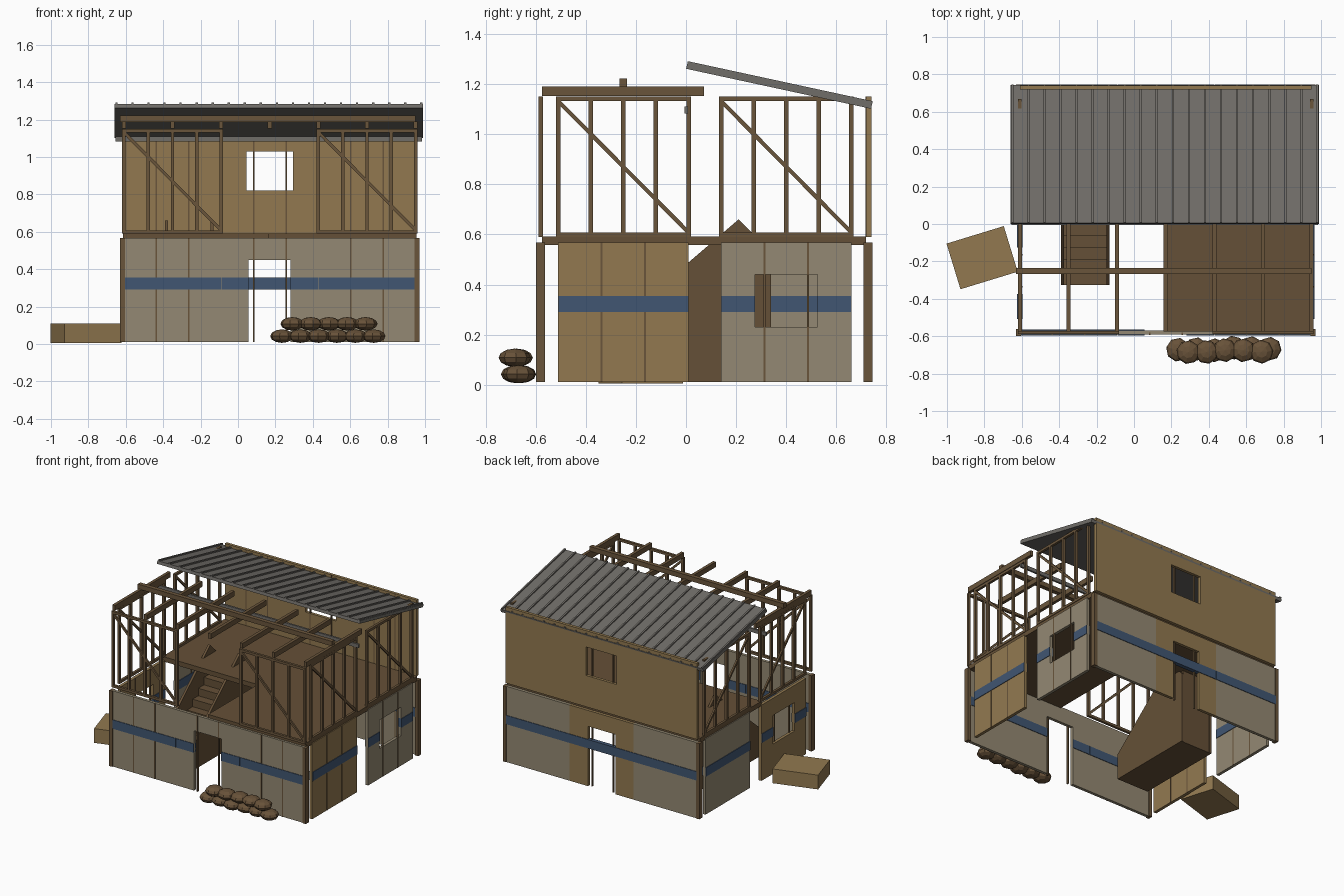
import bpy, bmesh, math, random
from mathutils import Matrix, Vector

random.seed(4)
cube = bpy.data.objects.get("Cube")
if cube:
    bpy.data.objects.remove(cube, do_unlink=True)


def material(name, r, g, b):
    lin = [((c / 255 + 0.055) / 1.055) ** 2.4 for c in (r, g, b)] + [1]
    m = bpy.data.materials.new(name)
    m.use_nodes = True
    m.diffuse_color = lin
    bsdf = next(n for n in m.node_tree.nodes if n.type == 'BSDF_PRINCIPLED')
    bsdf.inputs["Base Color"].default_value = lin
    bsdf.inputs["Roughness"].default_value = 0.9
    return m


PLY = material("plywood tan", 146, 121, 80)
PLASTER = material("weathered plaster", 148, 137, 115)
BLUE = material("faded blue", 65, 86, 114)
TIMBER = material("dark timber", 106, 85, 59)
BOARDS = material("floor brown", 101, 80, 55)
METAL = material("roof metal", 112, 109, 104)
SACK = material("sandbag brown", 104, 82, 57)


def finish(name, bm, mat):
    bmesh.ops.recalc_face_normals(bm, faces=bm.faces)
    mesh = bpy.data.meshes.new(name)
    bm.to_mesh(mesh)
    bm.free()
    mesh.materials.append(mat)
    ob = bpy.data.objects.new(name, mesh)
    bpy.context.collection.objects.link(ob)
    return ob


def add_box(bm, centre, size, rot=Matrix()):
    bmesh.ops.create_cube(bm, size=1, matrix=Matrix.Translation(centre) @ rot @ Matrix.Diagonal((*size, 1)))


def boxes(name, mat, spans):
    """One object from boxes given as ((x0, x1), (y0, y1), (z0, z1))."""
    bm = bmesh.new()
    for s in spans:
        add_box(bm, [(a + b) / 2 for a, b in s], [b - a for a, b in s])
    return finish(name, bm, mat)


def wall_span(axis, pos, u, z, t, shift=0):
    """Box span in a wall running along the given axis."""
    across = (pos + shift - t / 2, pos + shift + t / 2)
    return (u, across, z) if axis == 'x' else (across, u, z)


def cut(u, z, hole):
    """Split a rectangle around an opening."""
    if not hole:
        return [(u, z)]
    (h0, h1), (k0, k1) = hole
    k0, k1 = max(k0, z[0]), min(k1, z[1])
    cells = [((u[0], h0), z), ((h1, u[1]), z), ((h0, h1), (z[0], k0)), ((h0, h1), (k1, z[1]))]
    return [c for c in cells if c[0][1] - c[0][0] > 0.001 and c[1][1] - c[1][0] > 0.001]


W = 0.52           # panel width
LOW = (0.01, 0.567)
HIGH = (0.59, 1.15)
BAND = (0.29, 0.355)
X0, X1 = -0.61, 0.95
Y_FRONT, Y_BACK = -0.58, 0.73


def panel(name, axis, pos, start, mat, z=LOW, hole=None, band=True, band_cut=True):
    u = (start, start + W)
    boxes(name, mat, [wall_span(axis, pos, a, b, 0.022) for a, b in cut(u, z, hole)])
    # thin battens on the thirds of one face
    side = -1 if axis == 'x' else 1
    seams = [start + W / 3, start + 2 * W / 3]
    boxes(name + "_battens", TIMBER,
          [wall_span(axis, pos, (s - 0.004, s + 0.004), z, 0.012, side * 0.007) for s in seams])
    if band:
        strip = cut((u[0] + 0.001, u[1] - 0.001), BAND, hole if band_cut else None)
        boxes(name + "_stripe", BLUE, [wall_span(axis, pos, a, b, 0.03) for a, b in strip])


def stud_frame(name, axis, pos, start):
    """Open stud frame with plates and one diagonal brace."""
    t, end = 0.018, start + W
    parts = []
    for i in range(5):
        s = start + i * W / 4
        parts.append(wall_span(axis, pos, (s - t / 2, s + t / 2), HIGH, t))
    for z in ((HIGH[0], HIGH[0] + t), (HIGH[1] - t, HIGH[1])):
        parts.append(wall_span(axis, pos, (start - t / 2, end + t / 2), z, t))
    boxes(name, TIMBER, parts)
    bm = bmesh.new()
    rise = HIGH[1] - HIGH[0] - 2 * t
    length, ang = math.hypot(W, rise), math.atan2(rise, W)
    mid, zc = start + W / 2, sum(HIGH) / 2
    if axis == 'x':
        add_box(bm, (mid, pos, zc), (length, 0.012, 0.016), Matrix.Rotation(ang, 4, 'Y'))
    else:
        add_box(bm, (pos, mid, zc), (0.012, length, 0.016), Matrix.Rotation(-ang, 4, 'X'))
    finish(name + "_brace", bm, TIMBER)


# Ground floor walls and upper back wall, three panels wide
door = ((0.055, 0.28), (0, 0.45))
upper_window = ((0.045, 0.295), (0.82, 1.03))
for i, label in enumerate(("right", "middle", "left")):
    start = X0 + i * W
    mid = i == 1
    panel(f"front_wall_{label}", 'x', Y_FRONT, start, PLASTER, hole=door if mid else None)
    panel(f"back_wall_{label}", 'x', Y_BACK, start, PLY if mid else PLASTER,
          hole=door if mid else None, band_cut=False)
    panel(f"upper_back_wall_{label}", 'x', Y_BACK, start, PLY, z=HIGH,
          hole=upper_window if mid else None, band=False)
    if not mid:
        stud_frame(f"front_frame_{label}", 'x', Y_FRONT, start)

# Side walls, two panels deep with a gap between
for label, x in (("right", X0), ("left", X1)):
    for place, start, mat in (("front", -0.51, PLY), ("rear", 0.14, PLASTER)):
        has_window = (label == "right") == (place == "front")
        c = start + W / 2
        hole = ((c - 0.125, c + 0.125), (0.23, 0.44)) if has_window else None
        panel(f"{label}_wall_{place}", 'y', x, start, mat, hole=hole)
        stud_frame(f"{label}_frame_{place}", 'y', x, start)

# Corner posts
boxes("corner_posts", TIMBER, [((x - 0.013, x + 0.013), (y - 0.018, y + 0.018), LOW)
                               for x in (-0.617, 0.957) for y in (Y_FRONT, 0.727)])

# Upper floor: whole rear half and the front left part
boxes("upper_floor", BOARDS, [((-0.615, 0.955), (0, 0.718), (0.557, 0.592)),
                              ((0.16, 0.955), (-0.575, 0), (0.557, 0.592))])

# Ceiling joists and the long beam over them
step = (X1 - X0) / 6
boxes("ceiling_joists", TIMBER, [((x - 0.011, x + 0.011), (-0.575, 0.072), (1.152, 1.19))
                                 for x in [X0 + i * step for i in range(7)]])
boxes("long_beam", TIMBER, [((-0.63, 0.95), (-0.266, -0.235), (1.187, 1.222))])

# Staircase: solid steps between two side boards
STEPS, RUN = 10, 0.066
boxes("stair_steps", BOARDS, [((-0.375, -0.145), (-0.325 + i * RUN, -0.325 + (i + 1) * RUN),
                               (0.01, 0.01 + (i + 1) * 0.055)) for i in range(STEPS)])
side_profile = [(-0.325, 0.01), (-0.325, 0.2), (0.21, 0.66), (0.34, 0.53), (0.34, 0.01)]
for label, x in (("right", -0.39), ("left", -0.147)):
    bm = bmesh.new()
    face = bm.faces.new([bm.verts.new((x, y, z)) for y, z in side_profile])
    ext = bmesh.ops.extrude_face_region(bm, geom=[face])
    bmesh.ops.translate(bm, vec=(0.017, 0, 0), verts=[v for v in ext["geom"] if isinstance(v, bmesh.types.BMVert)])
    finish(f"stair_side_{label}", bm, BOARDS)

# Sloped metal roof with raised ribs
tilt = Matrix.Rotation(math.atan2(-0.16, 0.74), 4, 'X')
up = tilt @ Vector((0, 0, 1))
centre = Vector((0.165, 0.372, 1.192))
bm = bmesh.new()
add_box(bm, centre, (1.65, 0.755, 0.022), tilt)
for i in range(20):
    x = -0.65 + i * 1.63 / 19
    add_box(bm, Vector((x, centre.y, centre.z)) + up * 0.013, (0.012, 0.755, 0.014), tilt)
finish("metal_roof", bm, METAL)
boxes("roof_batten", METAL, [((-0.655, 0.985), (-0.006, 0.008), (1.083, 1.11))])

# Wooden crate beside the house
bm = bmesh.new()
add_box(bm, (-0.812, -0.18, 0.058), (0.32, 0.255, 0.105), Matrix.Rotation(math.radians(17), 4, 'Z'))
finish("crate", bm, PLY)

# Two rows of faceted sandbags
bm = bmesh.new()
for count, first, y, z in ((6, 0.235, -0.668, 0.042), (5, 0.29, -0.68, 0.108)):
    for i in range(count):
        place = Matrix.Translation((first + i * 0.098, y + random.uniform(-0.008, 0.008), z))
        turn = Matrix.Rotation(random.uniform(-0.25, 0.25), 4, 'Z')
        bmesh.ops.create_uvsphere(bm, u_segments=8, v_segments=6, radius=1,
                                  matrix=place @ turn @ Matrix.Diagonal((0.064, 0.064, 0.036, 1)))
finish("sandbags", bm, SACK)
